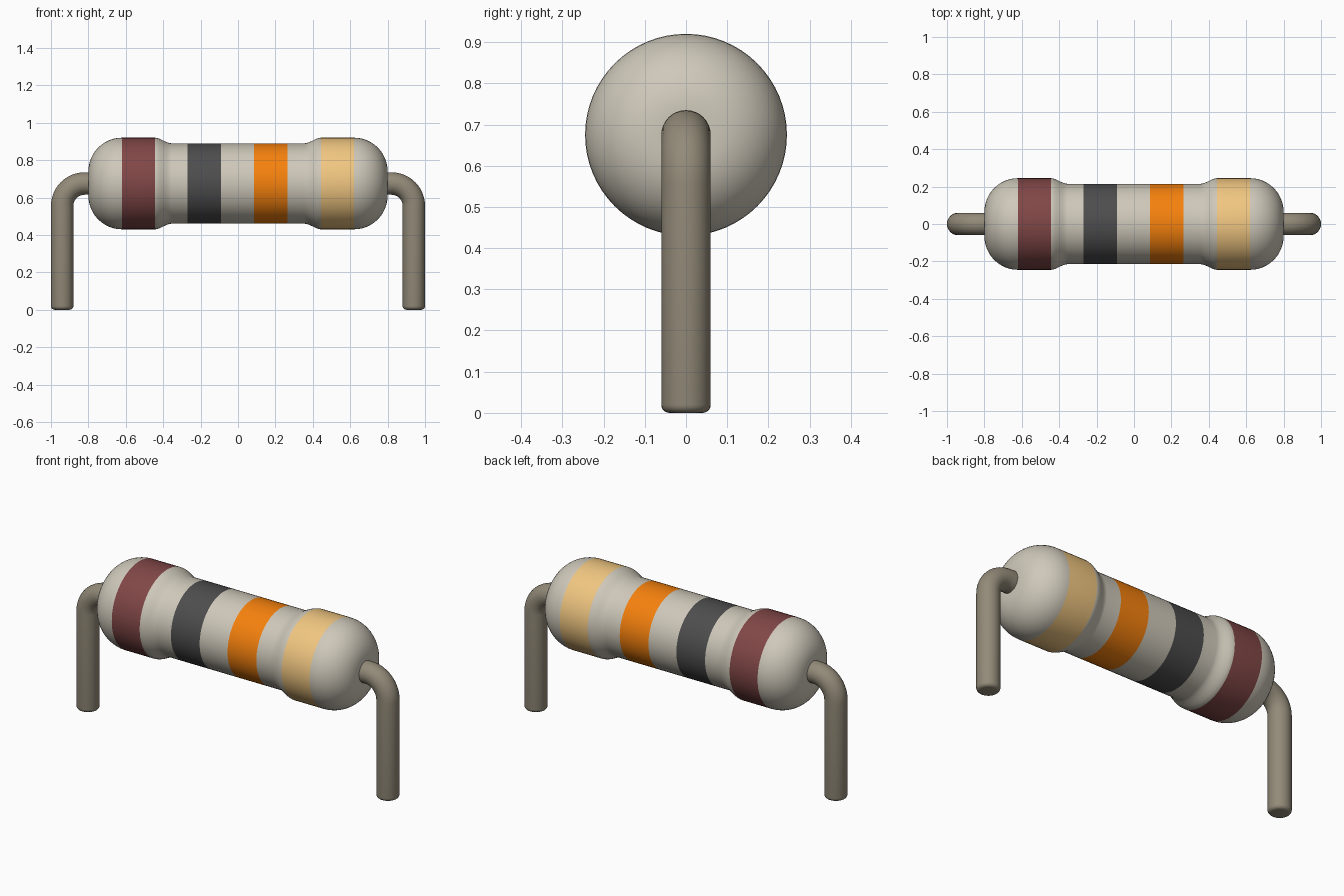
import bpy, bmesh
from math import sin, cos, pi, radians

if "Cube" in bpy.data.objects:
    bpy.data.objects.remove(bpy.data.objects["Cube"])

AXIS_Z = 0.675
R_END, R_MID, R_LEAD = 0.245, 0.215, 0.06


def material(name, rgb):
    m = bpy.data.materials.new(name)
    m.diffuse_color = (*rgb, 1)
    m.use_nodes = True
    m.node_tree.nodes["Principled BSDF"].inputs["Base Color"].default_value = m.diffuse_color
    return m


def tube(name, rings, sides, mats, pick=lambda x: 0):
    """Skin rings of (x, z, tilt, radius); tilt 0 faces +x, pi/2 faces -z."""
    bm = bmesh.new()
    loops = []
    for x, z, tilt, r in rings:
        loop = []
        for i in range(sides):
            a = 2 * pi * i / sides
            u, v = r * cos(a), r * sin(a)
            loop.append(bm.verts.new((x + u * sin(tilt), v, z + u * cos(tilt))))
        loops.append(loop)
    for k, (a, b) in enumerate(zip(loops, loops[1:])):
        mid = (rings[k][0] + rings[k + 1][0]) / 2
        for i in range(sides):
            j = (i + 1) % sides
            f = bm.faces.new((a[i], a[j], b[j], b[i]))
            f.material_index = pick(mid)
    bm.faces.new(loops[0])
    bm.faces.new(loops[-1])
    bmesh.ops.recalc_face_normals(bm, faces=bm.faces)
    me = bpy.data.meshes.new(name)
    bm.to_mesh(me)
    bm.free()
    for m in mats:
        me.materials.append(m)
    ob = bpy.data.objects.new(name, me)
    bpy.context.collection.objects.link(ob)
    bpy.ops.object.select_all(action='DESELECT')
    ob.select_set(True)
    bpy.context.view_layer.objects.active = ob
    bpy.ops.object.shade_smooth_by_angle(angle=radians(40))
    return ob


# Colours: body first, then the bands with their x ranges
bands = [(-0.62, -0.445, material("maroon", (0.22, 0.062, 0.062))),
         (-0.27, -0.09, material("charcoal", (0.075, 0.075, 0.075))),
         (0.085, 0.265, material("orange", (0.92, 0.22, 0.004))),
         (0.445, 0.62, material("gold", (0.88, 0.57, 0.22)))]
body_mats = [material("beige", (0.62, 0.58, 0.49))] + [b[2] for b in bands]
wire = material("wire", (0.29, 0.255, 0.19))


def band_at(x):
    return next((i + 1 for i, b in enumerate(bands) if b[0] < x < b[1]), 0)


# Body half profile (x, radius): middle, concave-convex shoulder, rounded end
half = [(0.355, R_MID)]
for i in range(1, 13):
    t = i / 12
    half.append((0.355 + 0.09 * t, R_MID + (R_END - R_MID) * t * t * (3 - 2 * t)))
half.append((0.62, R_END))
for i in range(1, 13):
    a = pi / 2 * i / 12
    half.append((0.62 + 0.18 * sin(a), R_END - 0.18 * (1 - cos(a))))
middle = [(x, R_MID) for b in bands[1:3] for x in b[:2]]
profile = [(-x, r) for x, r in reversed(half)] + middle + half
tube("resistor_body", [(x, AXIS_Z, 0, r) for x, r in profile], 64, body_mats, band_at)

# Bent lead: out of the body, round the bend, down to a softened tip
BEND = 0.12
path = [(0.74, AXIS_Z, 0, R_LEAD)]
for i in range(13):
    a = pi / 2 * i / 12
    path.append((0.94 - BEND + BEND * sin(a), AXIS_Z - BEND + BEND * cos(a), a, R_LEAD))
for i in range(6):
    a = pi / 2 * i / 5
    path.append((0.94, 0.02 - 0.02 * sin(a), pi / 2, R_LEAD - 0.02 * (1 - cos(a))))
for name, s in (("right_lead", 1), ("left_lead", -1)):
    tube(name, [(s * x, z, s * t, r) for x, z, t, r in path], 32, [wire])
